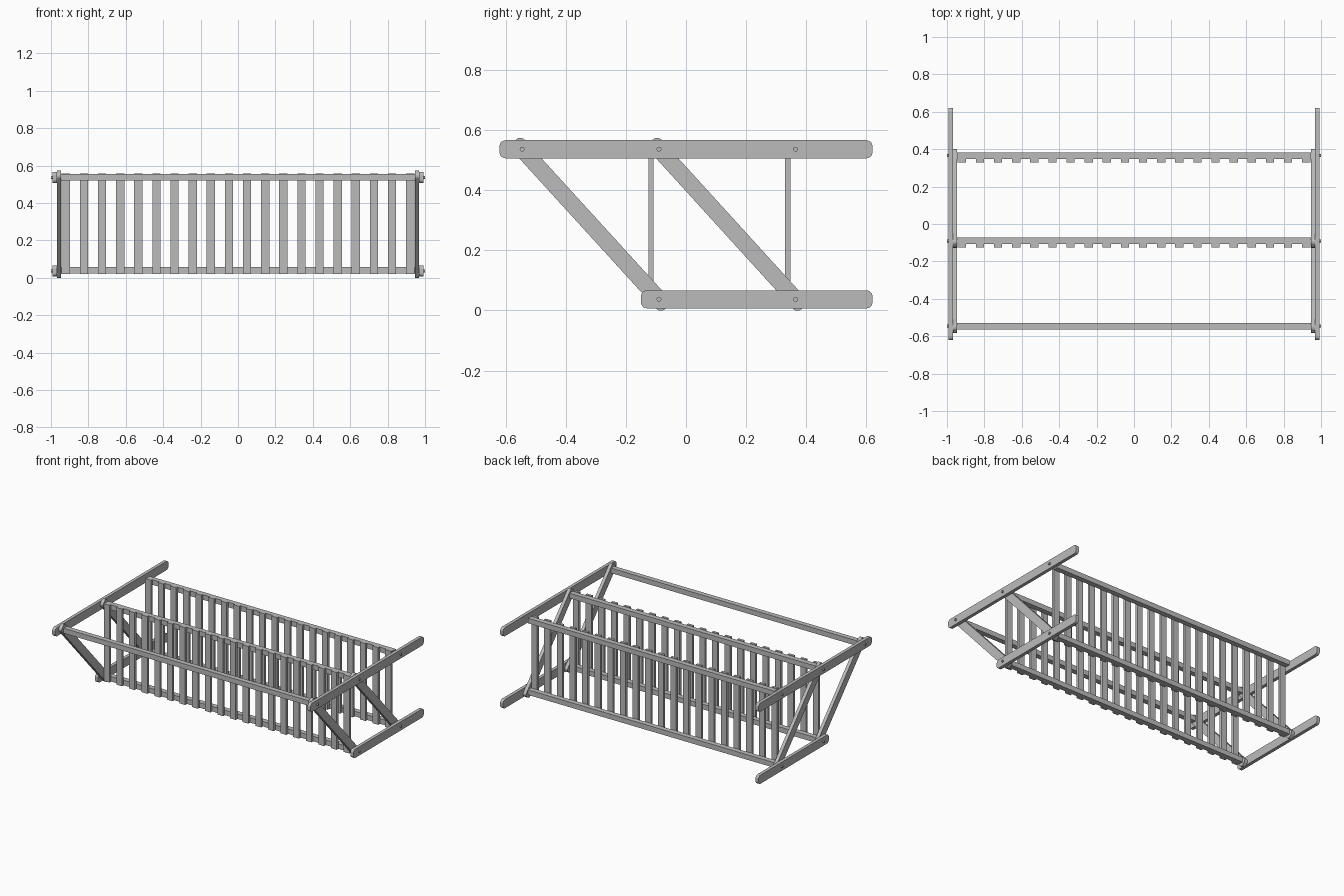
import bpy, bmesh
from math import pi, cos, sin, atan2
from mathutils import Vector, Matrix

cube = bpy.data.objects.get("Cube")
if cube:
    bpy.data.objects.remove(cube, do_unlink=True)

grey = bpy.data.materials.new("plain_grey")
grey.use_nodes = True
colour = (0.5, 0.5, 0.5, 1)
grey.diffuse_color = colour
grey.node_tree.nodes["Principled BSDF"].inputs["Base Color"].default_value = colour

TOP, LOW = 0.537, 0.037          # pivot heights
FRONT, MID, BACK = -0.546, -0.09, 0.365   # pivot depths
INNER, JOINT, OUTER = 0.946, 0.969, 0.992  # layers of the end frames


def finish(name, bm):
    bmesh.ops.recalc_face_normals(bm, faces=bm.faces)
    mesh = bpy.data.meshes.new(name)
    bm.to_mesh(mesh)
    bm.free()
    mesh.materials.append(grey)
    obj = bpy.data.objects.new(name, mesh)
    bpy.context.collection.objects.link(obj)
    return obj


def box(name, centre, size):
    bm = bmesh.new()
    bmesh.ops.create_cube(bm, size=1, matrix=Matrix.Translation(centre) @ Matrix.Diagonal((*size, 1)))
    return finish(name, bm)


def plank(name, start, end, width, x0, x1, radius=0.02, steps=5):
    """Board in the y-z plane with rounded corners, thick along x."""
    a, b = Vector(start), Vector(end)
    mid, half = (a + b) / 2, (b - a).length / 2
    d = (b - a).normalized()
    n = Vector((-d.y, d.x))
    bm = bmesh.new()
    ring = []
    for corner, (sx, sy) in enumerate([(1, 1), (-1, 1), (-1, -1), (1, -1)]):
        for i in range(steps + 1):
            t = (corner + i / steps) * pi / 2
            u = sx * (half - radius) + radius * cos(t)
            v = sy * (width / 2 - radius) + radius * sin(t)
            p = mid + d * u + n * v
            ring.append(bm.verts.new((x0, p.x, p.y)))
    face = bm.faces.new(ring)
    out = bmesh.ops.extrude_face_region(bm, geom=[face])
    moved = [g for g in out["geom"] if isinstance(g, bmesh.types.BMVert)]
    bmesh.ops.translate(bm, vec=(x1 - x0, 0, 0), verts=moved)
    return finish(name, bm)


def bolt(name, x, y, z):
    bm = bmesh.new()
    place = Matrix.Translation((x, y, z)) @ Matrix.Rotation(pi / 2, 4, "Y")
    bmesh.ops.create_cone(bm, cap_ends=True, segments=16, radius1=0.008, radius2=0.008,
                          depth=0.016, matrix=place)
    return finish(name, bm)


# End frames: two level arms outside, two slanted links inside, bolts at the pivots
for side, s in (("left", 1), ("right", -1)):
    plank(f"{side}_top_arm", (-0.621, TOP), (0.621, TOP), 0.06, s * JOINT, s * OUTER)
    plank(f"{side}_bottom_arm", (-0.15, LOW), (0.621, LOW), 0.06, s * JOINT, s * OUTER)
    for label, y0, y1 in (("front", FRONT, MID), ("back", MID, BACK)):
        a, b = Vector((y0, TOP)), Vector((y1, LOW))
        over = (b - a).normalized() * 0.0375
        plank(f"{side}_{label}_link", a - over, b + over, 0.055, s * INNER, s * JOINT)
    for y, z in ((FRONT, TOP), (MID, TOP), (BACK, TOP), (MID, LOW), (BACK, LOW)):
        bolt(f"{side}_bolt", s * 0.992, y, z)

# Long rails between the end frames
for name, y, z in (("front_top_rail", FRONT, TOP), ("middle_top_rail", MID, TOP),
                   ("back_top_rail", BACK, TOP), ("middle_bottom_rail", MID, LOW + 0.003),
                   ("back_bottom_rail", BACK, LOW + 0.003)):
    box(name, (0, y, z), (2 * INNER, 0.035, 0.035))

# Two rows of upright slats on the front of the rails
COUNT = 20
for label, y in (("middle", MID), ("back", BACK)):
    for i in range(COUNT):
        x = -0.921 + 1.842 * i / (COUNT - 1)
        box(f"{label}_slat", (x, y - 0.0265, 0.29), (0.044, 0.018, 0.536))
